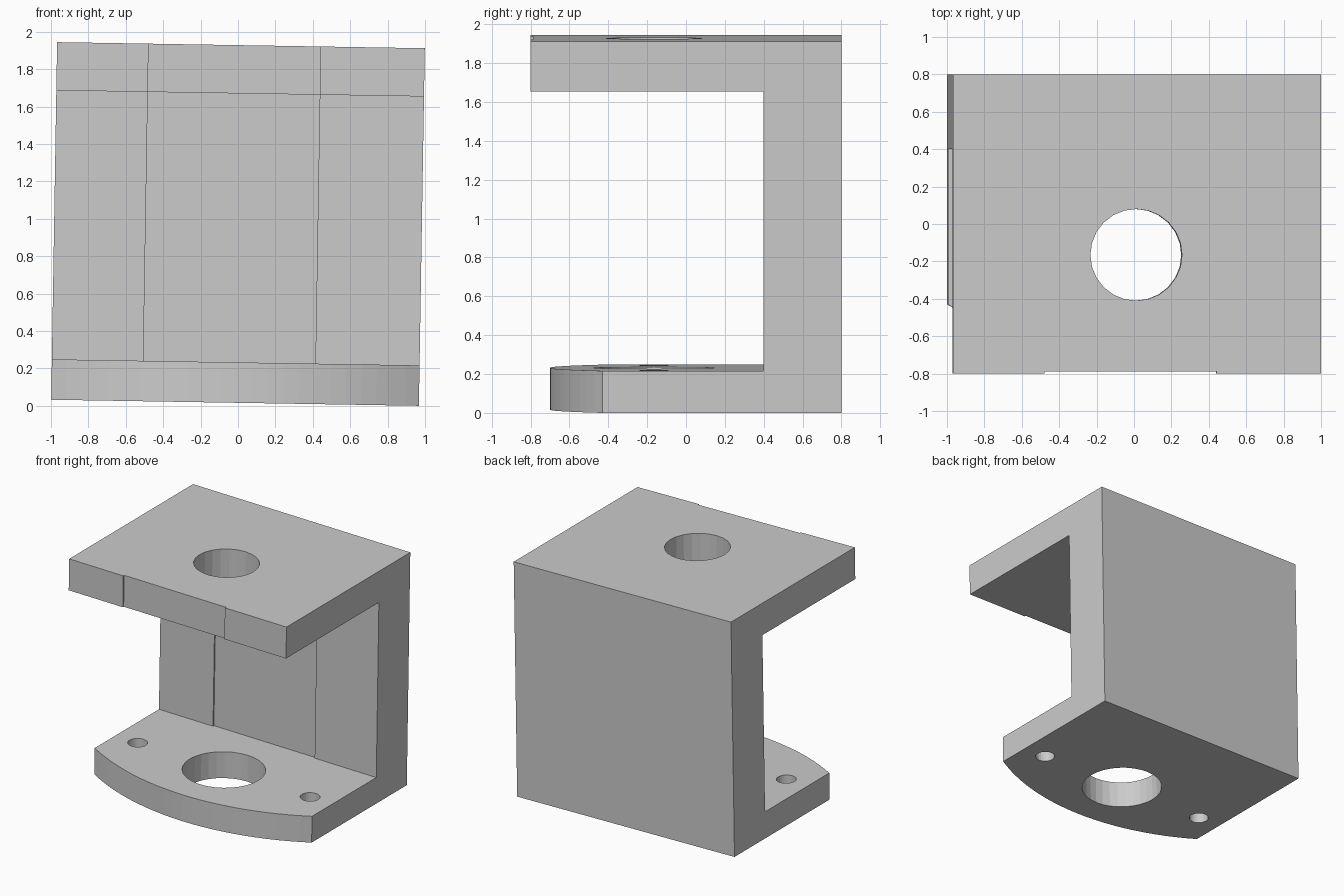
import bpy, bmesh, math
from mathutils import Matrix

if "Cube" in bpy.data.objects:
    bpy.data.objects.remove(bpy.data.objects["Cube"])

HALF_W, BACK, WALL, FRONT = 0.983, 0.8, 0.4, -0.8
BASE_T, TOP_Z, TOP_T = 0.216, 1.912, 0.258
HOLE_Y, TILT = -0.165, 0.0165

metal = bpy.data.materials.new("grey metal")
metal.use_nodes = True
grey = (0.6, 0.6, 0.6, 1)
metal.diffuse_color = grey
metal.node_tree.nodes["Principled BSDF"].inputs["Base Color"].default_value = grey


def slab(name, outline, z0, z1):
    """Extrude a plan outline from z0 to z1."""
    bm = bmesh.new()
    face = bm.faces.new([bm.verts.new((x, y, z0)) for x, y in outline])
    top = bmesh.ops.extrude_face_region(bm, geom=[face])["geom"]
    bmesh.ops.translate(bm, vec=(0, 0, z1 - z0),
                        verts=[v for v in top if isinstance(v, bmesh.types.BMVert)])
    bmesh.ops.recalc_face_normals(bm, faces=bm.faces)
    mesh = bpy.data.meshes.new(name)
    bm.to_mesh(mesh)
    bm.free()
    mesh.materials.append(metal)
    obj = bpy.data.objects.new(name, mesh)
    bpy.context.collection.objects.link(obj)
    return obj


def combine(target, tool, operation):
    """Apply a boolean and remove the tool."""
    mod = target.modifiers.new("boolean", 'BOOLEAN')
    mod.operation, mod.solver, mod.object = operation, 'EXACT', tool
    bpy.context.view_layer.update()
    graph = bpy.context.evaluated_depsgraph_get()
    result = bpy.data.meshes.new_from_object(target.evaluated_get(graph))
    target.modifiers.clear()
    target.data = result
    bpy.data.objects.remove(tool)


def drill(target, x, radius, z0, z1, sides):
    ring = [(x + radius * math.cos(a), HOLE_Y + radius * math.sin(a))
            for a in (2 * math.pi * i / sides for i in range(sides))]
    combine(target, slab("hole_cutter", ring, z0 - 0.05, z1 + 0.05), 'DIFFERENCE')


def recessed(front):
    """Rectangle with a shallow step across the middle of its front edge."""
    left, right, step = -0.494, 0.426, front + 0.012
    return [(-HALF_W, BACK), (-HALF_W, front), (left, front), (left, step),
            (right, step), (right, front), (HALF_W, front), (HALF_W, BACK)]


# Base plate with a bowed front edge
sag = 0.27
radius = (HALF_W ** 2 + sag ** 2) / (2 * sag)
half_angle = math.asin(HALF_W / radius)
bow = []
for i in range(25):
    a = half_angle * (i / 12 - 1)
    bow.append((radius * math.sin(a), -0.7 + radius * (1 - math.cos(a))))
bracket = slab("bracket", [(-HALF_W, BACK)] + bow + [(HALF_W, BACK)], 0, BASE_T)
drill(bracket, 0, 0.31, 0, BASE_T, 32)
for side in (-1, 1):
    drill(bracket, side * 0.78, 0.074, 0, BASE_T, 24)

# Top plate and back wall, fused to the base
top_plate = slab("top_plate", recessed(FRONT), TOP_Z - TOP_T, TOP_Z)
drill(top_plate, -0.004, 0.245, TOP_Z - TOP_T, TOP_Z, 24)
back_wall = slab("back_wall", recessed(WALL), BASE_T, TOP_Z - TOP_T)
combine(bracket, back_wall, 'UNION')
combine(bracket, top_plate, 'UNION')

# Merge flat faces, then lean the whole bracket slightly and rest it on the floor
bm = bmesh.new()
bm.from_mesh(bracket.data)
bmesh.ops.remove_doubles(bm, verts=bm.verts, dist=0.0002)
bmesh.ops.dissolve_limit(bm, angle_limit=0.005, verts=bm.verts, edges=bm.edges)
bmesh.ops.transform(bm, matrix=Matrix.Rotation(TILT, 4, 'Y'), verts=bm.verts)
xs = [v.co.x for v in bm.verts]
low = min(v.co.z for v in bm.verts)
bmesh.ops.translate(bm, vec=(-(min(xs) + max(xs)) / 2, 0, -low), verts=bm.verts)
bm.to_mesh(bracket.data)
bm.free()
